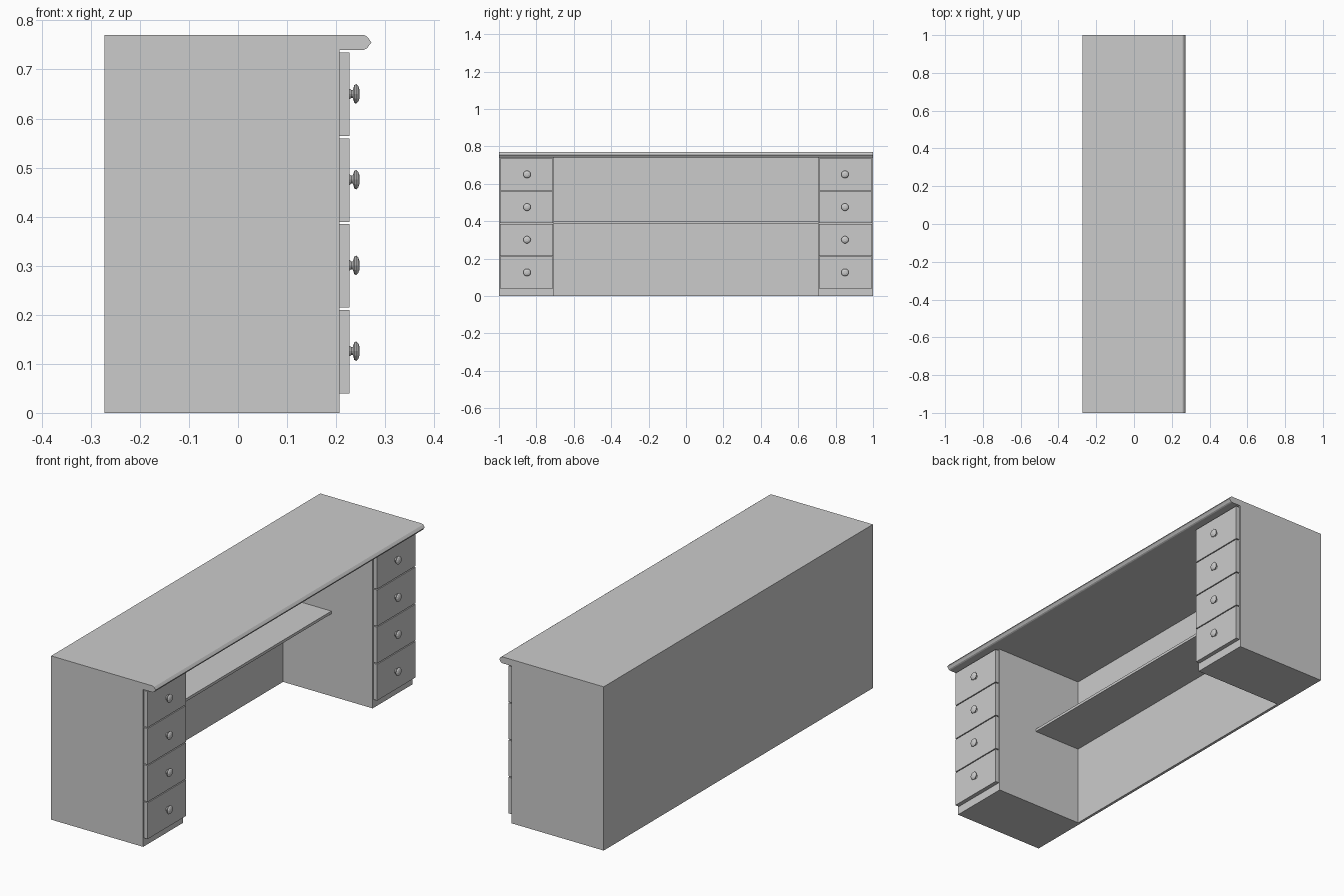
import bpy, bmesh, math
from mathutils import Matrix

cube = bpy.data.objects.get("Cube")
if cube:
    bpy.data.objects.remove(cube)

grey = bpy.data.materials.new("plain grey")
grey.use_nodes = True
grey.diffuse_color = (0.6, 0.6, 0.6, 1)
grey.node_tree.nodes["Principled BSDF"].inputs["Base Color"].default_value = (0.6, 0.6, 0.6, 1)


def finish(name, bm):
    bmesh.ops.recalc_face_normals(bm, faces=bm.faces)
    mesh = bpy.data.meshes.new(name)
    bm.to_mesh(mesh)
    bm.free()
    mesh.materials.append(grey)
    obj = bpy.data.objects.new(name, mesh)
    bpy.context.collection.objects.link(obj)
    return obj


def box(name, x, y, z):
    bm = bmesh.new()
    size = [b - a for a, b in (x, y, z)]
    mid = [(a + b) / 2 for a, b in (x, y, z)]
    bmesh.ops.create_cube(bm, size=1, matrix=Matrix.Translation(mid) @ Matrix.Diagonal((*size, 1)))
    return finish(name, bm)


def extrude_along_y(name, profile, half):
    bm = bmesh.new()
    face = bm.faces.new([bm.verts.new((x, -half, z)) for x, z in profile])
    out = bmesh.ops.extrude_face_region(bm, geom=[face])
    verts = [v for v in out["geom"] if isinstance(v, bmesh.types.BMVert)]
    bmesh.ops.translate(bm, verts=verts, vec=(0, 2 * half, 0))
    return finish(name, bm)


def knob(name, x, y, z, sides=12):
    # Turned profile: distance from the drawer face, radius
    profile = [(0, 0.011), (0.004, 0.008), (0.007, 0.008), (0.010, 0.018),
               (0.014, 0.020), (0.018, 0.016), (0.021, 0.008)]
    bm = bmesh.new()
    rings = []
    for d, r in profile:
        angles = [math.tau * i / sides for i in range(sides)]
        rings.append([bm.verts.new((x + d, y + r * math.cos(a), z + r * math.sin(a))) for a in angles])
    for a, b in zip(rings, rings[1:]):
        for i in range(sides):
            j = (i + 1) % sides
            bm.faces.new((a[i], a[j], b[j], b[i]))
    bm.faces.new(rings[0])
    bm.faces.new(rings[-1])
    return finish(name, bm)


BACK, FACE, FRONT = -0.272, 0.207, 0.227
INNER, UNDER, TOP = 0.705, 0.74, 0.77

# Worktop with a moulded nose along the drawer side
extrude_along_y("desktop", [(BACK, UNDER), (0.257, UNDER), (0.263, 0.743), (0.267, 0.749), (0.272, 0.755),
                            (0.267, 0.762), (0.263, 0.767), (0.257, TOP), (BACK, TOP)], 1.0)

# Back panel and shelf in the knee space
box("back_panel", (BACK, BACK + 0.013), (-INNER, INNER), (0, UNDER))
box("shelf", (BACK + 0.013, -0.008), (-INNER, INNER), (0.387, 0.4))

# Pedestals with four drawers each
for side, s in (("right", -1), ("left", 1)):
    box(side + "_pedestal", (BACK, FACE), sorted((s * INNER, s * 1.0)), (0, UNDER))
    for n in range(4):
        low = 0.04 + n * 0.1747
        box(f"{side}_drawer_front_{n + 1}", (FACE, FRONT), sorted((s * 0.71, s * 0.995)), (low, low + 0.17))
        knob(f"{side}_drawer_knob_{n + 1}", FRONT, s * 0.85, low + 0.086)
